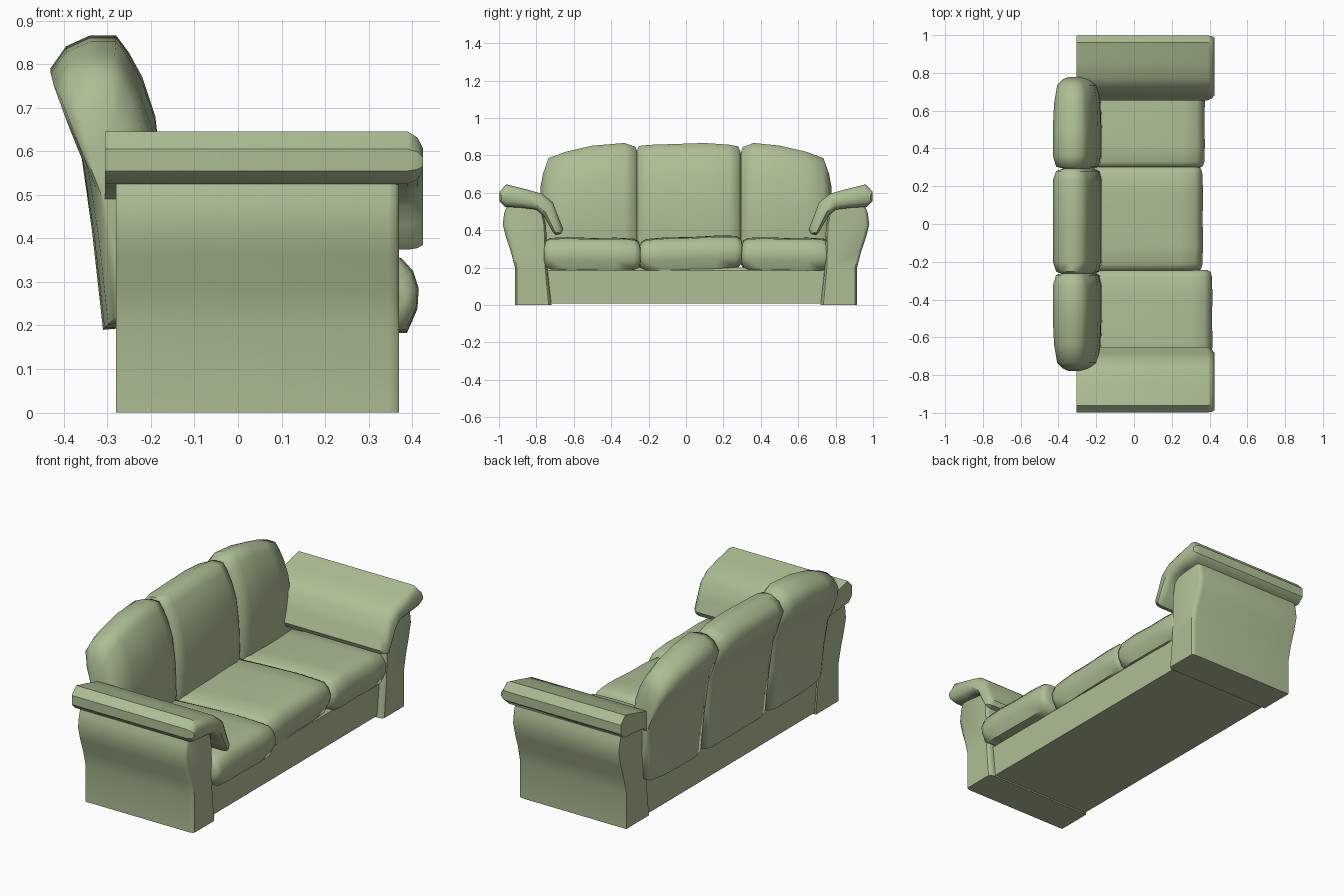
import bpy, bmesh, math

mat = bpy.data.materials.new("green_fabric")
mat.diffuse_color = (0.42, 0.52, 0.30, 1)


def loft(name, rings, angle=42):
    """Skin a list of equal-length rings and cap both ends."""
    bm = bmesh.new()
    loops = [[bm.verts.new(p) for p in ring] for ring in rings]
    n = len(loops[0])
    for a, b in zip(loops, loops[1:]):
        for i in range(n):
            j = (i + 1) % n
            bm.faces.new((a[i], a[j], b[j], b[i]))
    bm.faces.new(loops[0])
    bm.faces.new(loops[-1])
    bmesh.ops.recalc_face_normals(bm, faces=bm.faces)
    me = bpy.data.meshes.new(name)
    bm.to_mesh(me)
    bm.free()
    me.materials.append(mat)
    ob = bpy.data.objects.new(name, me)
    bpy.context.collection.objects.link(ob)
    bpy.ops.object.select_all(action='DESELECT')
    ob.select_set(True)
    bpy.context.view_layer.objects.active = ob
    bpy.ops.object.shade_smooth_by_angle(angle=math.radians(angle))
    return ob


# Base plinth
base = [(-0.272, 0.008), (0.335, 0.008), (0.335, 0.185), (0.32, 0.2), (-0.272, 0.2)]
loft("base", [[(x, y, z) for x, z in base] for y in (-0.76, 0.76)])

# Flared arms with rounded front corners, and the rolled pads on top
ARM = [(0.72, 0), (0.915, 0), (0.915, 0.2), (0.935, 0.28), (0.962, 0.36),
       (0.98, 0.43), (0.972, 0.49), (0.955, 0.54), (0.775, 0.54),
       (0.748, 0.42), (0.742, 0.2)]
PAD_TOP = [(0.998, 0.605), (0.96, 0.645), (0.86, 0.62), (0.77, 0.595),
           (0.712, 0.55), (0.682, 0.47), (0.655, 0.405), (0.668, 0.38)]
PAD_LOW = [(0.998, 0.555), (0.968, 0.525), (0.88, 0.52), (0.80, 0.51),
           (0.76, 0.475), (0.735, 0.43), (0.712, 0.39), (0.695, 0.374)]


def pad_ring(x, k, side):
    pairs = list(zip(PAD_TOP, PAD_LOW))

    def pull(p, a, b):
        my, mz = (a[0] + b[0]) / 2, (a[1] + b[1]) / 2
        y, z = my + (p[0] - my) * k, mz + (p[1] - mz) * k
        s = 1 - 0.12 * (1 - k)
        return (x, side * (0.83 + (y - 0.83) * s), 0.52 + (z - 0.52) * s)

    return [pull(a, a, b) for a, b in pairs] + [pull(b, a, b) for a, b in reversed(pairs)]


for side, label in ((-1, "left"), (1, "right")):
    loft(label + "_arm", [[(x, side * (0.83 + (y - 0.83) * k), z) for y, z in ARM]
                          for x, k in ((-0.28, 1), (0.345, 1), (0.362, 0.96), (0.37, 0.87))])
    loft(label + "_arm_pad", [pad_ring(x, k, side)
                              for x, k in ((-0.305, 1), (0.39, 1), (0.412, 0.82), (0.425, 0.45))])

# Seat cushions
SEAT = [(-0.22, 0.19), (-0.22, 0.34), (-0.05, 0.352), (0.15, 0.362), (0.30, 0.36),
        (0.375, 0.355), (0.402, 0.325), (0.415, 0.285), (0.412, 0.24),
        (0.388, 0.185), (0.2, 0.185)]
SEAT_STEPS = [(0, 0.45), (0.02, 0.8), (0.07, 0.95), (0.25, 1), (0.5, 0.97),
              (0.75, 1), (0.93, 0.95), (0.98, 0.8), (1, 0.45)]


def seat(name, y0, y1, front, tilt):
    rings = []
    for t, k in SEAT_STEPS:
        y = y0 + (y1 - y0) * t
        rings.append([(x + (front - 0.415 - (1 - k) * 0.05) * (x > 0.2), y,
                       0.27 + (z - 0.27) * k + tilt * (t - 0.3)) for x, z in SEAT])
    loft(name, rings, 60)


seat("left_seat_cushion", -0.76, -0.243, 0.415, -0.005)
seat("middle_seat_cushion", -0.25, 0.303, 0.365, 0.02)
seat("right_seat_cushion", 0.297, 0.77, 0.375, -0.005)

# Leaning back cushions
BACK = [(-0.31, 0.19), (-0.335, 0.42), (-0.36, 0.6), (-0.395, 0.69), (-0.43, 0.79),
        (-0.395, 0.84), (-0.34, 0.865), (-0.28, 0.865), (-0.25, 0.825), (-0.22, 0.77),
        (-0.19, 0.68), (-0.175, 0.55), (-0.17, 0.36), (-0.2, 0.2)]


def back(name, steps):
    rings = []
    for y, top, k in steps:
        low = 0.19 + (1 - k) * 0.06
        ring = []
        for x, z in BACK:
            v = (z - 0.19) / 0.675
            xc = -0.25 - 0.08 * v * v
            ring.append((xc + (x - xc) * k, y, low + v * (top - low)))
        rings.append(ring)
    loft(name, rings, 60)


OUTER = [(0.5, 0.852, 1), (0.64, 0.82, 0.94), (0.735, 0.785, 0.8),
         (0.765, 0.70, 0.55), (0.778, 0.63, 0.3)]
for side, label, y0 in ((-1, "left", 0.258), (1, "right", 0.292)):
    inner = [(y0, 0.81, 0.5), (y0 + 0.012, 0.845, 0.85), (y0 + 0.07, 0.866, 1)]
    back(label + "_back_cushion", [(side * y, t, k) for y, t, k in inner + OUTER])
back("middle_back_cushion", [(-0.268, 0.81, 0.5), (-0.252, 0.85, 0.85), (-0.2, 0.856, 1),
                             (0.1, 0.866, 1), (0.23, 0.857, 1), (0.28, 0.848, 0.85),
                             (0.294, 0.81, 0.5)])
